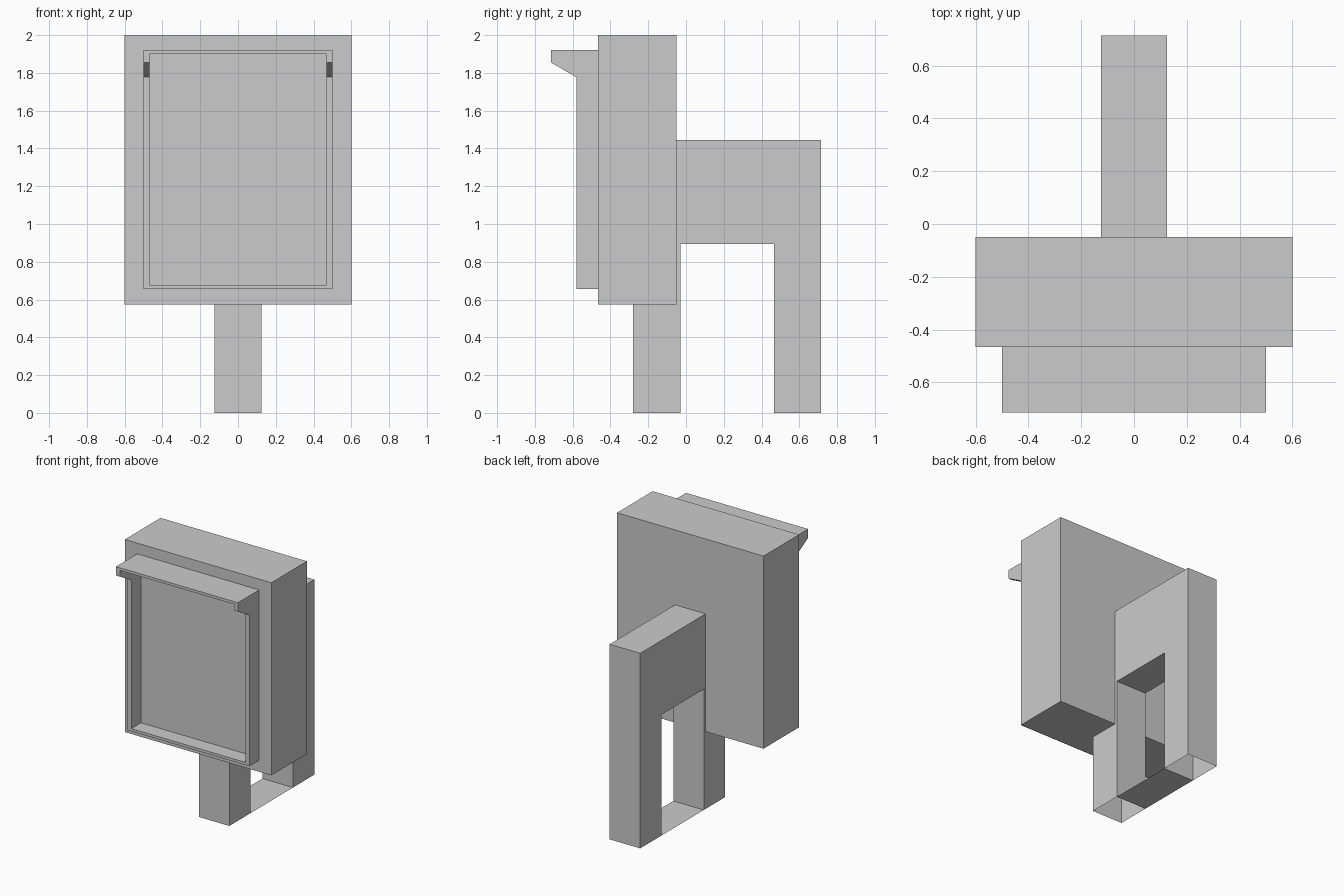
import bpy, bmesh

if "Cube" in bpy.data.objects:
    bpy.data.objects.remove(bpy.data.objects["Cube"])


def extrude_profile(name, pts, half_width, open_edges=()):
    """Extrude a (y, z) side profile across x; open_edges get no face."""
    bm = bmesh.new()
    left = [bm.verts.new((-half_width, y, z)) for y, z in pts]
    right = [bm.verts.new((half_width, y, z)) for y, z in pts]
    bm.faces.new(left)
    bm.faces.new(right[::-1])
    n = len(pts)
    for i in range(n):
        if i not in open_edges:
            j = (i + 1) % n
            bm.faces.new((left[j], left[i], right[i], right[j]))
    bmesh.ops.recalc_face_normals(bm, faces=bm.faces)
    mesh = bpy.data.meshes.new(name)
    bm.to_mesh(mesh)
    bm.free()
    obj = bpy.data.objects.new(name, mesh)
    bpy.context.collection.objects.link(obj)
    return obj


def rect(y0, y1, z0, z1):
    return [(y0, z0), (y1, z0), (y1, z1), (y0, z1)]


# Main housing
extrude_profile("housing", rect(-0.467, -0.05, 0.573, 2.0), 0.6)

# Hooded bezel: side profile with the inside hollowed out
bezel = extrude_profile("hooded_bezel", [
    (-0.467, 0.657), (-0.58, 0.657), (-0.58, 1.777),
    (-0.715, 1.855), (-0.715, 1.92), (-0.467, 1.92)], 0.5)
cutter = extrude_profile("bezel_cutter", rect(-0.9, -0.4, 0.677, 1.9), 0.468)
cutter.hide_render = True
mod = bezel.modifiers.new("hollow", 'BOOLEAN')
mod.operation = 'DIFFERENCE'
mod.solver = 'EXACT'
mod.object = cutter
bpy.context.view_layer.objects.active = bezel
bpy.ops.object.modifier_apply(modifier=mod.name)
bpy.data.objects.remove(cutter)

# Arched stand with two hollow legs, open underneath
extrude_profile("stand", [
    (-0.28, 0), (-0.03, 0), (-0.03, 0.895), (0.465, 0.895),
    (0.465, 0), (0.715, 0), (0.715, 1.445), (-0.28, 1.445)],
    0.125, open_edges=(0, 4))

# Thin floor plate between the legs
bpy.ops.mesh.primitive_plane_add(size=1, location=(0, 0.2175, 0))
plate = bpy.context.object
plate.name = "floor_plate"
plate.scale = (0.25, 0.495, 1)
